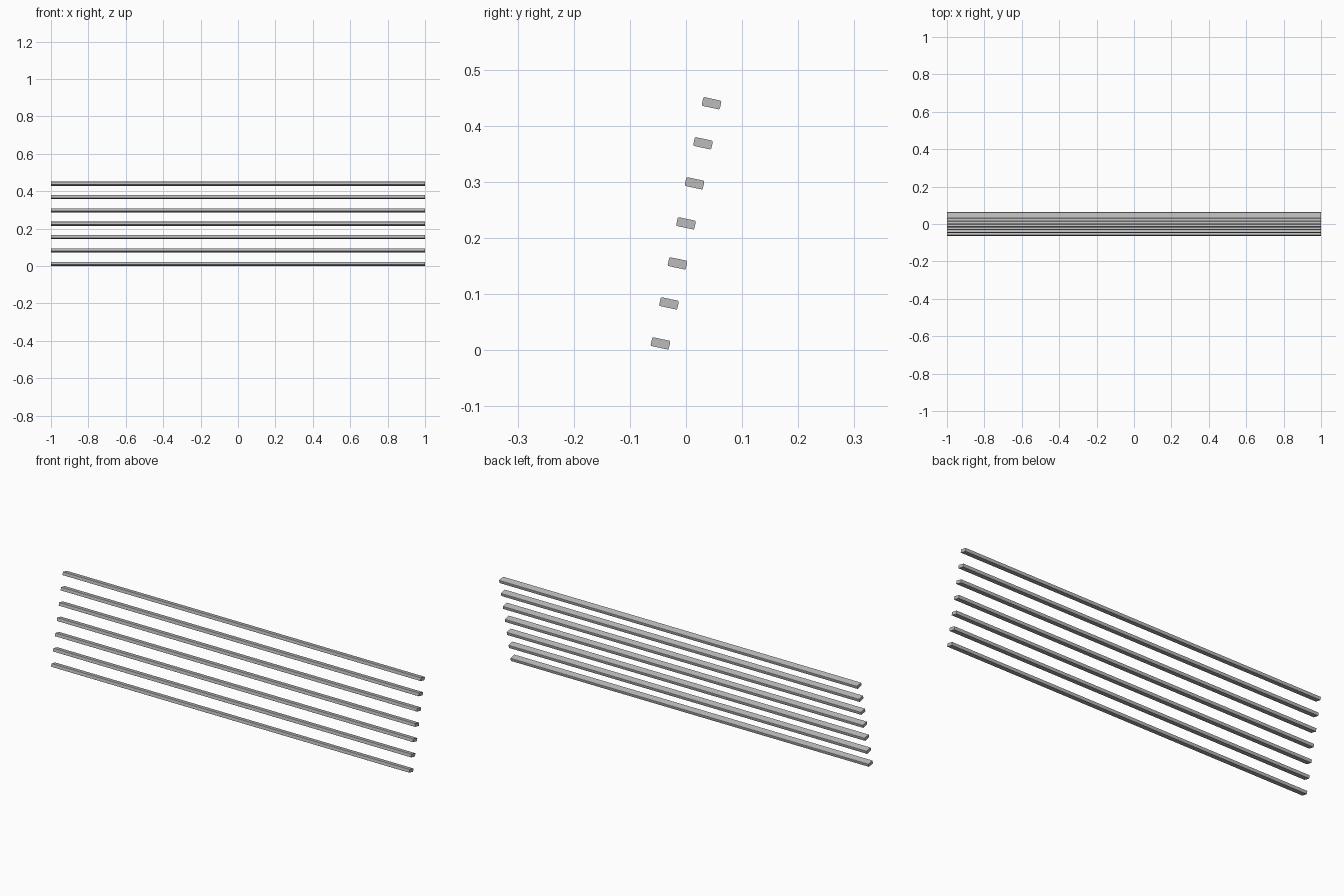
import bpy, bmesh, math
from mathutils import Matrix

if "Cube" in bpy.data.objects:
    bpy.data.objects.remove(bpy.data.objects["Cube"])

COUNT = 7
LENGTH, WIDTH, THICK = 2.0, 0.033, 0.016
TILT = math.radians(-12)          # front edge of each slat is raised
Y0, Z0 = -0.0455, 0.0122          # centre of the lowest slat
DY, DZ = 0.091 / 6, 0.428 / 6     # step along the leaning row

grey = bpy.data.materials.new("light_grey_metal")
grey.diffuse_color = (0.5, 0.5, 0.5, 1)
grey.use_nodes = True
grey.node_tree.nodes["Principled BSDF"].inputs["Base Color"].default_value = grey.diffuse_color


def slat(i):
    # Long bar with slightly eased long edges
    bm = bmesh.new()
    bmesh.ops.create_cube(bm, size=1, matrix=Matrix.Diagonal((LENGTH, WIDTH, THICK, 1)))
    long_edges = [e for e in bm.edges
                  if abs(e.verts[0].co.x - e.verts[1].co.x) > 1]
    bmesh.ops.bevel(bm, geom=long_edges, offset=0.002, segments=2,
                    profile=0.5, affect='EDGES')
    mesh = bpy.data.meshes.new(f"slat_{i + 1}")
    bm.to_mesh(mesh)
    bm.free()
    mesh.materials.append(grey)
    ob = bpy.data.objects.new(f"slat_{i + 1}", mesh)
    ob.location = (0, Y0 + DY * i, Z0 + DZ * i)
    ob.rotation_euler.x = TILT
    bpy.context.collection.objects.link(ob)


# Leaning row of seven parallel slats
for i in range(COUNT):
    slat(i)
